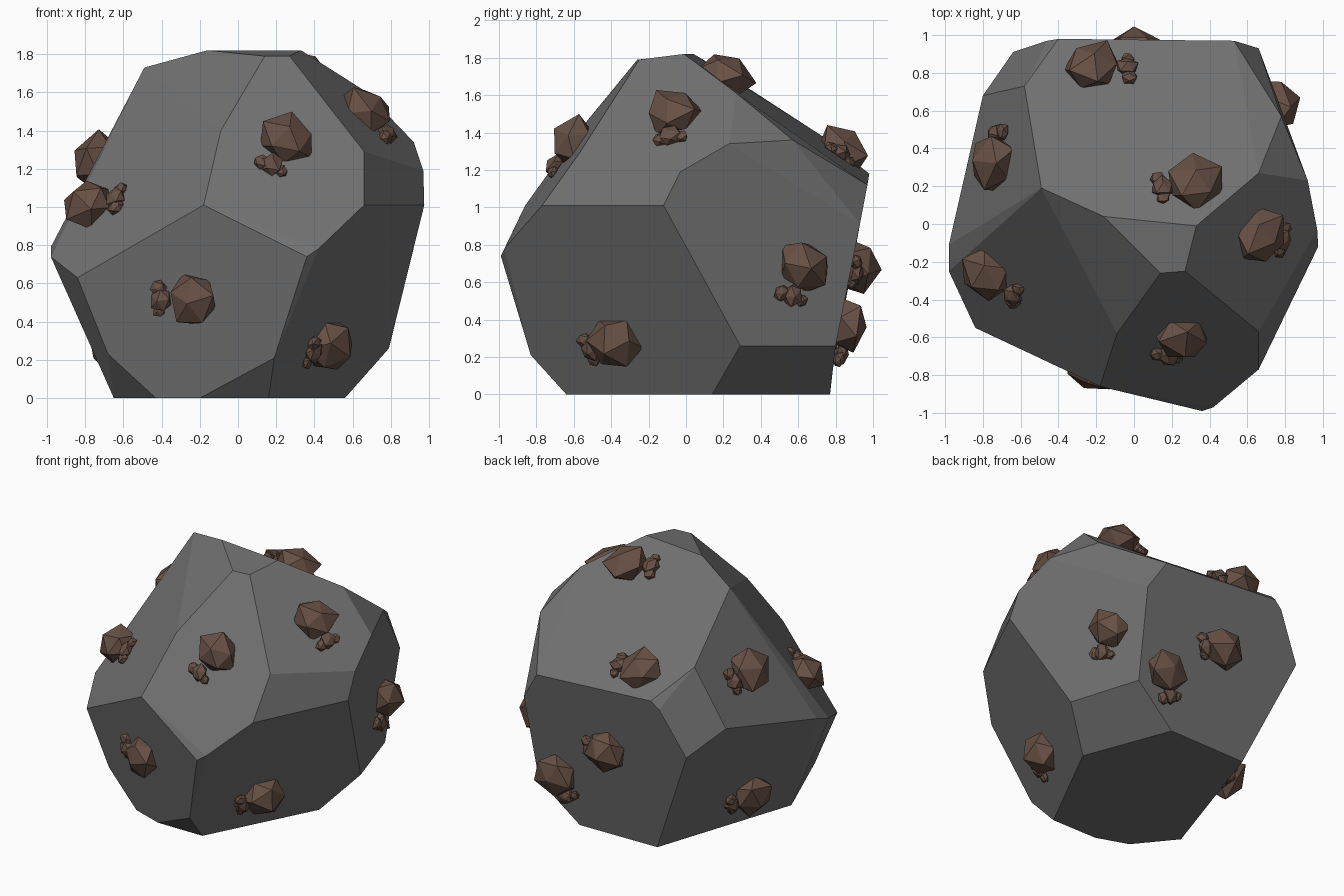
import bpy, bmesh, math, random
from mathutils import Vector, Matrix
from mathutils.bvhtree import BVHTree

random.seed(4)
cube = bpy.data.objects.get("Cube")
if cube:
    bpy.data.objects.remove(cube, do_unlink=True)


def make_material(name, colour):
    mat = bpy.data.materials.new(name)
    mat.use_nodes = True
    mat.diffuse_color = (*colour, 1)
    mat.node_tree.nodes["Principled BSDF"].inputs["Base Color"].default_value = (*colour, 1)
    return mat


def make_object(name, bm, mat):
    mesh = bpy.data.meshes.new(name)
    bm.to_mesh(mesh)
    mesh.materials.append(mat)
    obj = bpy.data.objects.new(name, mesh)
    bpy.context.collection.objects.link(obj)
    return obj


stone = make_material("grey stone", (0.165, 0.165, 0.165))
ore = make_material("brown ore", (0.135, 0.080, 0.058))

# Boulder: corners of the big cut facets, wrapped in a hull
crown = [(.14, -.26, 1.79), (.27, -.25, 1.79), (.33, -.01, 1.82),
         (-.16, .04, 1.82), (-.49, .19, 1.73)]
front_ring = [(.66, -.57, 1.29), (.66, -.77, 1.01), (.42, -.97, .78), (.36, -.99, .74),
              (-.18, -.86, 1.01), (-.09, -.58, 1.4), (-.84, -.55, .63),
              (-.68, -.52, .23), (.19, -.83, .21)]
left_ring = [(.66, .27, 1.61), (.92, .23, 1.34), (.97, -.03, 1.19), (.975, -.12, 1.01),
             (.78, .57, 1.36), (.79, .29, .26), (.63, .8, .26)]
back_ring = [(.53, .97, 1.12), (.66, .93, .91), (-.4, .98, 1.18), (-.46, .97, 1.13),
             (-.58, .73, 1.38), (-.64, .91, .8)]
right_ring = [(-.8, .68, .97), (-.98, -.11, .79), (-.98, -.25, .74)]
base = [(.16, -.64, 0), (-.2, -.64, 0), (-.43, -.56, 0), (-.65, -.29, 0),
        (-.3, .76, 0), (.32, .77, 0), (.56, .14, 0)]

rock = bmesh.new()
for corner in crown + front_ring + left_ring + back_ring + right_ring + base:
    rock.verts.new(corner)
hull = bmesh.ops.convex_hull(rock, input=rock.verts[:])
unused = {g for g in hull["geom_interior"] + hull["geom_unused"]
          if isinstance(g, bmesh.types.BMVert)}
bmesh.ops.delete(rock, geom=list(unused), context="VERTS")
bmesh.ops.recalc_face_normals(rock, faces=rock.faces[:])
surface = BVHTree.FromBMesh(rock)
bmesh.ops.dissolve_limit(rock, angle_limit=math.radians(6), verts=rock.verts[:], edges=rock.edges[:])
make_object("boulder", rock, stone)


def add_chunk(bm, point, radius, lift):
    """Jittered low-poly nugget half sunk into the boulder near the point."""
    spot, normal, _, _ = surface.find_nearest(Vector(point))
    turn = normal.to_track_quat("Z", "Y").to_matrix().to_4x4()
    shape = (Matrix.Translation(spot + normal * radius * lift) @ turn
             @ Matrix.Rotation(random.uniform(0, math.tau), 4, "Z")
             @ Matrix.Diagonal((1, random.uniform(.88, 1), .72, 1)))
    new = bmesh.ops.create_icosphere(bm, subdivisions=1, radius=radius)["verts"]
    for v in new:
        v.co *= random.uniform(.88, 1.15)
        v.co = shape @ v.co


# Ore clusters: a large nugget and the place of its small companions
clusters = {
    "front_low": ((-.22, -.74, .52), (-.40, -.68, .52)),
    "front_high": ((.26, -.62, 1.36), (.18, -.70, 1.22)),
    "front_left_low": ((.47, -.38, .28), (.39, -.51, .24)),
    "left_high": ((.67, -.07, 1.5), (.78, -.08, 1.38)),
    "left_middle": ((.72, .62, .69), (.75, .57, .53)),
    "top": ((.32, .20, 1.67), (.15, .18, 1.7)),
    "back_slope": ((-.22, .80, 1.27), (-.04, .81, 1.26)),
    "right_high": ((-.72, .32, 1.23), (-.69, .47, 1.2)),
    "front_right_high": ((-.75, -.25, .99), (-.63, -.37, 1.04)),
    "back_middle": ((0, .91, .69), (.14, .91, .65)),
    "back_low": ((.45, .85, .38), (.38, .83, .22)),
    "right_low": ((-.63, .17, .27), (-.59, .29, .2)),
}
for name, (big, small) in clusters.items():
    bm = bmesh.new()
    add_chunk(bm, big, .155, .2)
    add_chunk(bm, small, .062, .35)
    # Two pebbles flank the small nugget
    along = (Vector(small) - Vector(big)).normalized()
    _, normal, _, _ = surface.find_nearest(Vector(small))
    side = along.cross(normal).normalized()
    for sign, size in ((1, .045), (-1, .038)):
        add_chunk(bm, Vector(small) + side * sign * .06 + along * .01, size, .35)
    bmesh.ops.recalc_face_normals(bm, faces=bm.faces[:])
    make_object("ore_" + name, bm, ore)
